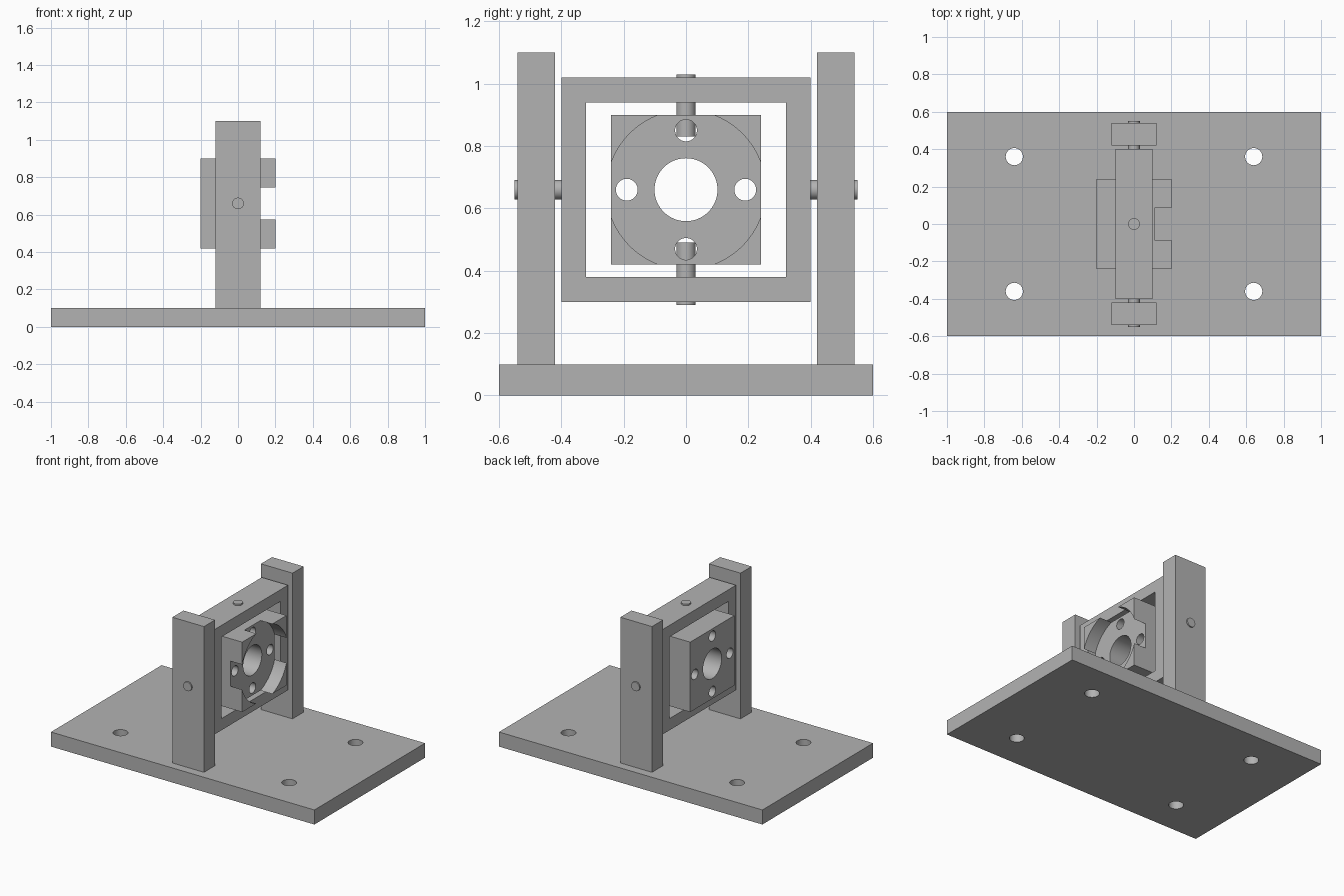
import bpy
import math

default = bpy.data.objects.get("Cube")
if default:
    bpy.data.objects.remove(default, do_unlink=True)

grey = bpy.data.materials.new("plain grey")
grey.use_nodes = True
tone = (0.45, 0.45, 0.45, 1)
grey.diffuse_color = tone
grey.node_tree.nodes["Principled BSDF"].inputs["Base Color"].default_value = tone

AXIS_TURN = {"x": (0, math.pi / 2, 0), "y": (math.pi / 2, 0, 0), "z": (0, 0, 0)}
AXLE_Z = 0.66


def finish(name):
    obj = bpy.context.object
    obj.name = name
    obj.data.materials.append(grey)
    return obj


def box(name, centre, size):
    bpy.ops.mesh.primitive_cube_add(size=1, location=centre)
    obj = finish(name)
    obj.scale = size
    bpy.ops.object.transform_apply(location=False, rotation=False, scale=True)
    return obj


def rod(name, centre, radius, length, axis, sides=48):
    bpy.ops.mesh.primitive_cylinder_add(vertices=sides, radius=radius, depth=length,
                                        location=centre, rotation=AXIS_TURN[axis])
    return finish(name)


def cut(target, cutters):
    for cutter in cutters:
        cutter.hide_render = True
        mod = target.modifiers.new("cut", "BOOLEAN")
        mod.operation = "DIFFERENCE"
        mod.solver = "EXACT"
        mod.object = cutter
        bpy.ops.object.select_all(action="DESELECT")
        bpy.context.view_layer.objects.active = target
        target.select_set(True)
        bpy.ops.object.modifier_apply(modifier=mod.name)
        bpy.data.objects.remove(cutter, do_unlink=True)


def smooth(obj):
    bpy.ops.object.select_all(action="DESELECT")
    bpy.context.view_layer.objects.active = obj
    obj.select_set(True)
    bpy.ops.object.shade_smooth_by_angle(angle=math.radians(30))


# Base plate with four mounting holes
base = box("base_plate", (0, 0, 0.05), (2, 1.2, 0.1))
cut(base, [rod("hole_cutter", (x, y, 0.05), 0.046, 0.3, "z")
           for x in (-0.64, 0.64) for y in (-0.36, 0.36)])
smooth(base)

# Two upright posts and the horizontal pivot pins through them
for side, label in ((-1, "front"), (1, "back")):
    box(label + "_post", (0, side * 0.48, 0.6), (0.24, 0.12, 1))
    smooth(rod(label + "_pivot_pin", (0, side * 0.44, AXLE_Z), 0.031, 0.22, "y"))

# Square gimbal frame
frame = box("gimbal_frame", (0, 0, AXLE_Z), (0.2, 0.8, 0.72))
cut(frame, [box("window_cutter", (0, 0, AXLE_Z), (0.4, 0.64, 0.56))])

# Vertical pins joining the frame to the inner block
for side, label in ((-1, "lower"), (1, "upper")):
    smooth(rod(label + "_pivot_pin", (0, 0, AXLE_Z + side * 0.27), 0.031, 0.2, "z"))

# Inner block: round pocket on one face, central bore, four bolt holes
block = box("mount_block", (0, 0, AXLE_Z), (0.4, 0.48, 0.48))
cutters = [rod("pocket_cutter", (0.21, 0, AXLE_Z), 0.255, 0.2, "x", 96),
           rod("bore_cutter", (0, 0, AXLE_Z), 0.101, 0.6, "x", 64)]
for dy, dz in ((1, 0), (-1, 0), (0, 1), (0, -1)):
    cutters.append(rod("bolt_cutter", (0, dy * 0.19, AXLE_Z + dz * 0.19), 0.035, 0.6, "x"))
cut(block, cutters)
smooth(block)
